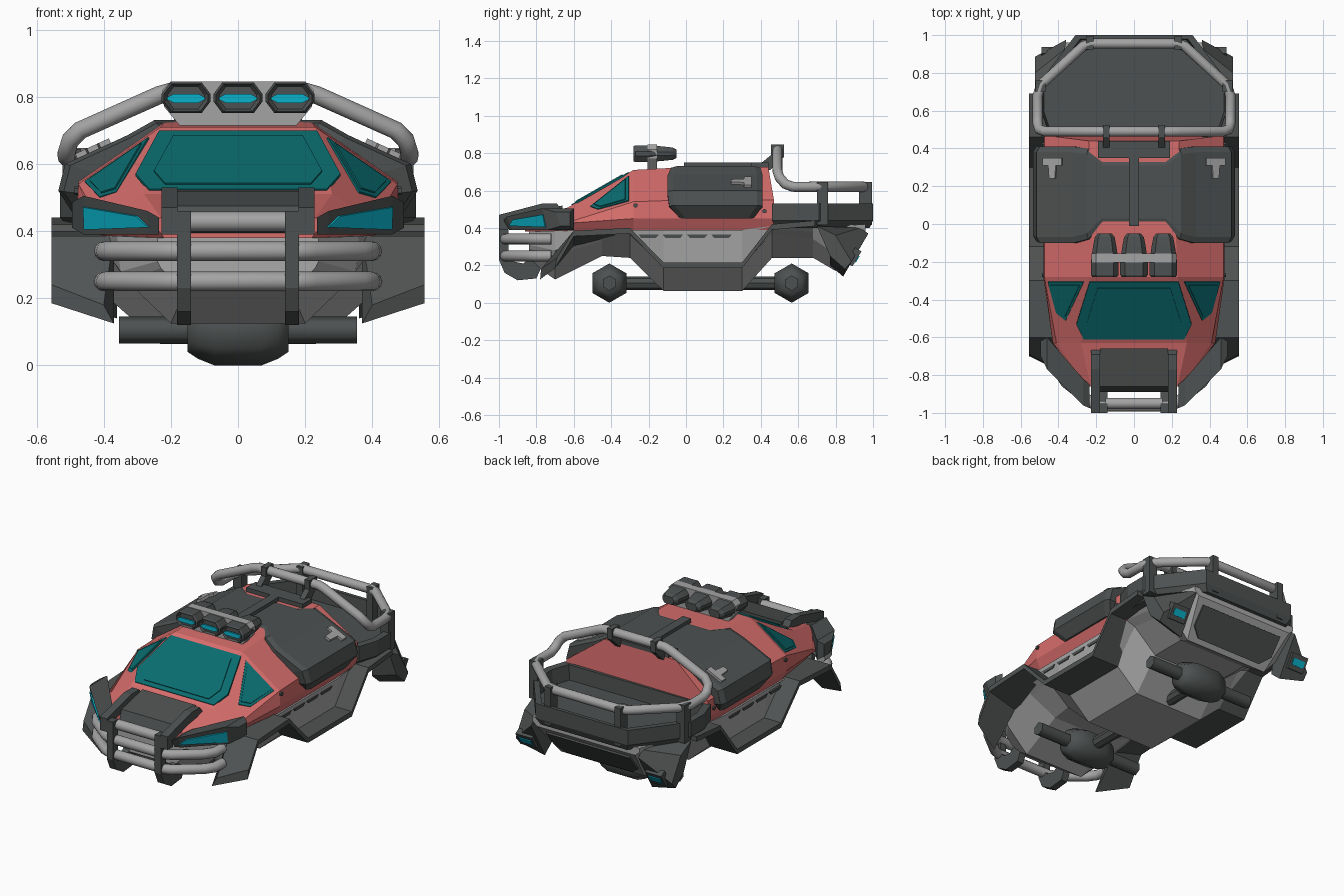
import bpy, bmesh, math
from mathutils import Vector

if "Cube" in bpy.data.objects:
    bpy.data.objects.remove(bpy.data.objects["Cube"])


def mat(name, r, g, b):
    m = bpy.data.materials.new(name)
    m.diffuse_color = (r, g, b, 1)
    m.use_nodes = True
    m.node_tree.nodes["Principled BSDF"].inputs["Base Color"].default_value = m.diffuse_color
    return m


RED = mat("red paint", 0.68, 0.155, 0.15)
DARK = mat("dark grey", 0.075, 0.082, 0.082)
FENDER = mat("fender grey", 0.082, 0.088, 0.088)
HULL = mat("hull grey", 0.40, 0.40, 0.40)
TUBE = mat("tube grey", 0.37, 0.37, 0.37)
GLASS = mat("teal glass", 0.003, 0.15, 0.16)
LAMP = mat("cyan lamp", 0.003, 0.45, 0.60)


def loft(name, rings, m):
    """Skin equal-length rings of 3D points and cap the ends."""
    n, bm = len(rings[0]), bmesh.new()
    vs = [[bm.verts.new(p) for p in r] for r in rings]
    for a, b in zip(vs, vs[1:]):
        for i in range(n):
            j = (i + 1) % n
            bm.faces.new((a[i], a[j], b[j], b[i]))
    bm.faces.new(vs[0])
    bm.faces.new(vs[-1][::-1])
    bmesh.ops.recalc_face_normals(bm, faces=bm.faces)
    me = bpy.data.meshes.new(name)
    bm.to_mesh(me)
    bm.free()
    me.materials.append(m)
    ob = bpy.data.objects.new(name, me)
    bpy.context.collection.objects.link(ob)
    return ob


def smooth(ob, deg):
    bpy.ops.object.select_all(action='DESELECT')
    ob.select_set(True)
    bpy.context.view_layer.objects.active = ob
    bpy.ops.object.shade_smooth_by_angle(angle=math.radians(deg))


def prism(name, yz, x0, x1, m):
    return loft(name, [[(x, y, z) for y, z in yz] for x in (x0, x1)], m)


def box(name, c, s, m):
    x, y, z = c
    a, b, h = (k / 2 for k in s)
    return prism(name, [(y - b, z - h), (y + b, z - h), (y + b, z + h), (y - b, z + h)], x - a, x + a, m)


def plate(name, pts, t, m):
    """Thin plate straddling the surface it lies on."""
    p = [Vector(q) for q in pts]
    n = Vector()
    for i in range(len(p)):
        n += p[i].cross(p[(i + 1) % len(p)])
    n = n.normalized() * t
    return loft(name, [[q - n for q in p], [q + n for q in p]], m)


def spindle(name, axis, c, prof, n, m):
    rings = []
    for d, r in prof:
        ring = []
        for k in range(n):
            a = 2 * math.pi * k / n
            u, w = r * math.sin(a), r * math.cos(a)
            ring.append((c[0] + d, c[1] + u, c[2] + w) if axis == 'x' else (c[0] + u, c[1] + d, c[2] + w))
        rings.append(ring)
    return loft(name, rings, m)


def tube(name, pts, r, m, cyclic=False):
    cu = bpy.data.curves.new(name, 'CURVE')
    cu.dimensions = '3D'
    cu.bevel_depth, cu.bevel_resolution, cu.use_fill_caps = r, 4, True
    sp = cu.splines.new('POLY')
    sp.points.add(len(pts) - 1)
    for p, q in zip(sp.points, pts):
        p.co = (*q, 1)
    sp.use_cyclic_u = cyclic
    cu.materials.append(m)
    ob = bpy.data.objects.new(name, cu)
    bpy.context.collection.objects.link(ob)
    bpy.ops.object.select_all(action='DESELECT')
    ob.select_set(True)
    bpy.context.view_layer.objects.active = ob
    bpy.ops.object.convert(target='MESH')
    smooth(bpy.context.object, 55)


def sym(half):
    """Close a half section (top to bottom) by mirroring in x."""
    return half + [(-x, y, z) for x, y, z in reversed(half)]


# red cabin body
loft("cabin_body", [sym([(x, y + (dy if i == 0 else 0), z) for i, (x, z) in enumerate(h)]) for y, dy, h in (
    (-.86, 0, [(.23, .44), (.25, .43), (.25, .42), (.22, .38)]),
    (-.63, 0, [(.28, .51), (.41, .43), (.43, .425), (.39, .385)]),
    (-.28, 0, [(.23, .71), (.475, .54), (.48, .45), (.45, .39)]),
    (0, 0, [(.22, .725), (.475, .55), (.48, .45), (.45, .39)]),
    (.47, -.03, [(.24, .725), (.475, .55), (.48, .45), (.45, .39)]))], RED)

# windows: windscreen plus two side panes, each with a raised centre
def pane(name, pts):
    c = sum((Vector(p) for p in pts), Vector()) / len(pts)
    plate(name, pts, .005, GLASS)
    plate(name + "_centre", [c + (Vector(p) - c) * .82 for p in pts], .01, GLASS)

front = [(.235, -.305), (.305, -.53), (.265, -.61)]
pane("windscreen", [(x, y, .51 + (y + .63) * .571) for x, y in front + [(-x, y) for x, y in reversed(front)]])
for s in (-1, 1):
    pane("side_window", [(s * x, y, .512 - .69 * (x - .28) + .473 * (y + .63)) for x, y in
                         ((.265, -.305), (.455, -.305), (.41, -.47), (.36, -.51))])

# dark door and roof armour, lofted across x
st = [(0, .73, 0, .34), (.17, .73, 0, .34), (.25, .73, -.08, .40), (.33, .685, -.10, .41),
      (.515, .60, -.10, .41), (.535, .52, -.09, .41), (.49, .45, -.03, .36)]
st = [(-x, z, a, b) for x, z, a, b in st[:0:-1]] + st
def arm(x, z, a, b):
    f = lambda k: (x * k, .45 + (z - .45) * k)
    return [(f(k)[0], y, f(k)[1]) for k, y in ((.8, a), (.97, a), (1, a + .03), (1, b - .03), (.97, b), (.8, b))]
loft("door_armour", [arm(*q) for q in st], DARK)
box("roof_rib", (0, .17, .735), (.055, .36, .03), DARK)
box("roof_box", (0, .395, .725), (.38, .09, .05), DARK)
for s in (-1, 1):
    plate("door_handle", [(s * x, y, .688 - .46 * (x - .33)) for x, y in
          ((.38, .35), (.48, .35), (.48, .31), (.45, .31), (.445, .24), (.415, .24), (.41, .31), (.38, .31))], .012, TUBE)
    for y, z in ((-.27, .52), (.42, .49)):
        spindle("bolt", 'x', (s * .475, y, z), [(-.012, .012), (.012, .012)], 6, DARK)

# faceted lower hull
loft("hull", [sym([(x, y, z) for x, z in h]) for y, h in (
    (-.84, [(.24, .38), (.24, .31), (.23, .29), (.16, .22)]),
    (-.70, [(.36, .385), (.35, .28), (.33, .25), (.20, .125)]),
    (-.45, [(.42, .39), (.41, .36), (.37, .33), (.20, .25)]),
    (-.30, [(.46, .39), (.44, .375), (.38, .36), (.23, .24)]),
    (-.12, [(.46, .39), (.44, .20), (.38, .195), (.23, .063)]),
    (.30, [(.46, .39), (.44, .20), (.38, .195), (.23, .063)]),
    (.46, [(.46, .41), (.44, .39), (.38, .37), (.23, .24)]),
    (.68, [(.46, .41), (.42, .38), (.38, .34), (.23, .24)]),
    (.80, [(.40, .41), (.38, .32), (.36, .26), (.28, .17)]),
    (.96, [(.36, .42), (.36, .40), (.355, .39), (.33, .37)]))], HULL)
plate("tailgate_panel", [(x, .80 + .16 * t, .17 + .20 * t) for x, t in
      ((-.22, .12), (.22, .12), (.28, .35), (.28, .85), (-.28, .85), (-.28, .35))], .01, DARK)

# thin fenders that step down into running boards
path = [(-.72, .22), (-.60, .385), (-.30, .40), (-.12, .215), (.30, .215), (.46, .42), (.69, .44)]
for s in (-1, 1):
    tip = [(s * .40, -.775, .18), (s * .555, -.69, .24), (s * .555, -.70, .185), (s * .37, -.78, .125)]
    loft("fender", [tip] + [[(s * .37, y, z), (s * .555, y, z), (s * .555, y, z - .03),
                             (s * .37, y, z - (.08 if y < -.5 else .03))] for y, z in path[1:]], FENDER)
    # rear mud flaps with tail lamps
    inner = [(.77, .20), (.84, .14), (.975, .37), (.93, .40), (.80, .40)]
    outer = [(.77, .25), (.85, .18), (.885, .22), (.80, .36), (.70, .41)]
    loft("rear_flap", [[(s * x, y, z) for y, z in r] for x, r in ((.36, inner), (.525, outer))], FENDER)
    for nm, a, b, z0, z1, th, m in (("tail_lamp_frame", .38, .49, .205, .285, .02, DARK),
                                    ("tail_lamp", .395, .475, .228, .262, .025, LAMP)):
        plate(nm, [(s * x, .888 + .6 * (z - .23), z) for x, z in ((a, z0), (b, z0), (b, z1), (a, z1))], th, m)
    # side vents
    for y in (-.2, -.07, .06, .19):
        plate("side_vent", [(s * (.46 - .105 * (.39 - z)), y + d, z) for d, z in
                            ((-.055, .365), (.055, .365), (.04, .348), (-.04, .348))], .005, DARK)

# axles with differentials and drive shafts
for y, a, b in ((-.41, -.32, -.1), (.565, .28, .48)):
    smooth(spindle("axle", 'x', (0, y, .105), [(-.355, .04), (.355, .04)], 6, DARK), 65)
    smooth(spindle("differential", 'x', (0, y, .105),
                   [(-.15, .065), (-.12, .085), (-.07, .105), (.07, .105), (.12, .085), (.15, .065)], 6, DARK), 65)
    spindle("drive_shaft", 'y', (0, 0, .105), [(a, .036), (b, .036)], 8, DARK)

# headlamps
for s in (-1, 1):
    loft("headlamp_housing", [[(s * x, a + .03, z0), (s * x, b, z0), (s * x, b, z1), (s * x, a, z1)] for x, a, b, z0, z1 in
         ((.495, -.70, -.62, .41, .485), (.46, -.77, -.60, .39, .505), (.27, -.96, -.82, .39, .46), (.235, -.975, -.85, .39, .44))], DARK)
    plate("headlamp", [(s * x, -.77 - (.46 - x) + d, z) for x, d, z in
                       ((.458, .009, .472), (.30, .008, .445), (.265, .02, .412), (.455, .026, .405))], .006, LAMP)

# bull bar: brackets, posts, tubes and bonnet plate
prism("bonnet_plate", [(-.66, .49), (-.66, .52), (-.86, .475), (-.89, .40), (-.84, .39)], -.18, .18, DARK)
for s in (-1, 1):
    prism("bar_bracket", [(-.66, .49), (-.69, .53), (-.77, .53), (-1, .47), (-1, .39), (-.95, .39),
                          (-.95, .43), (-.8, .47)], s * .18, s * .228, DARK)
    prism("bar_post", [(-1, .46), (-1, .23), (-.97, .16), (-.9, .12), (-.8, .13), (-.76, .22), (-.83, .24),
                       (-.87, .21), (-.92, .22), (-.95, .25), (-.95, .46)], s * .14, s * .182, DARK)
for z in (.34, .25):
    half = [(.40, -.72, z), (.395, -.79, z), (.36, -.84, z), (.22, -.95, z), (.18, -.965, z)]
    tube("bull_bar_tube", half + [(-x, y, w) for x, y, w in reversed(half)], .029, TUBE)
tube("bull_bar_top_tube", [(-.15, -.95, .428), (.15, -.95, .428)], .03, TUBE)

# rear cargo tray
half = [(.49, .46), (.53, .58), (.53, .71), (.31, 1.0)]
outline = half + [(-x, y) for x, y in reversed(half)]
loft("cargo_tray", [[(x * k, .73 + (y - .73) * k, z) for x, y in outline] for k, z in
                    ((.93, .40), (1, .44), (1, .53), (.92, .53), (.90, .44))], DARK)

# tray rail with arch, posts and clamps
half = [(.20, .49, .815), (.235, .49, .805), (.47, .49, .70), (.50, .50, .67), (.51, .53, .635), (.51, .57, .62),
        (.51, .68, .62), (.49, .74, .62), (.27, .94, .62), (.23, .955, .62)]
tube("tray_rail", half + [(-x, y, z) for x, y, z in reversed(half)], .027, TUBE, True)
for s in (-1, 1):
    box("rail_post", (s * .495, .73, .53), (.055, .06, .23), DARK)
    box("rail_post", (s * .235, .96, .53), (.04, .07, .23), DARK)
    prism("arch_clamp", [(.40, .71), (.45, .71), (.525, .78), (.525, .845), (.455, .845), (.455, .79), (.40, .745)],
          s * .13, s * .163, DARK)

# roof lights on a light bar
loft("light_bar", [[(-.17, y, .71), (.17, y, .71), (.22, y, .77), (.225, y, .82), (.2, y, .845),
                    (-.2, y, .845), (-.225, y, .82), (-.22, y, .77)] for y in (-.205, -.155)], TUBE)
for x in (-.155, 0, .155):
    shape = [(1, .25), (.65, 1), (-.65, 1), (-1, .25), (-1, -.25), (-.65, -1), (.65, -1), (1, -.25)]
    loft("roof_lamp", [[(x + u * .073 * k, y, .797 + v * .045 * k) for u, v in shape]
                       for y, k in ((-.265, .75), (-.28, .9), (-.27, 1), (-.20, 1), (-.12, .85), (-.07, .72), (-.05, .5))], DARK)
    plate("roof_lamp_glass", [(x + u * .057, -.276, .795 + v * .013) for u, v in shape], .004, LAMP)
